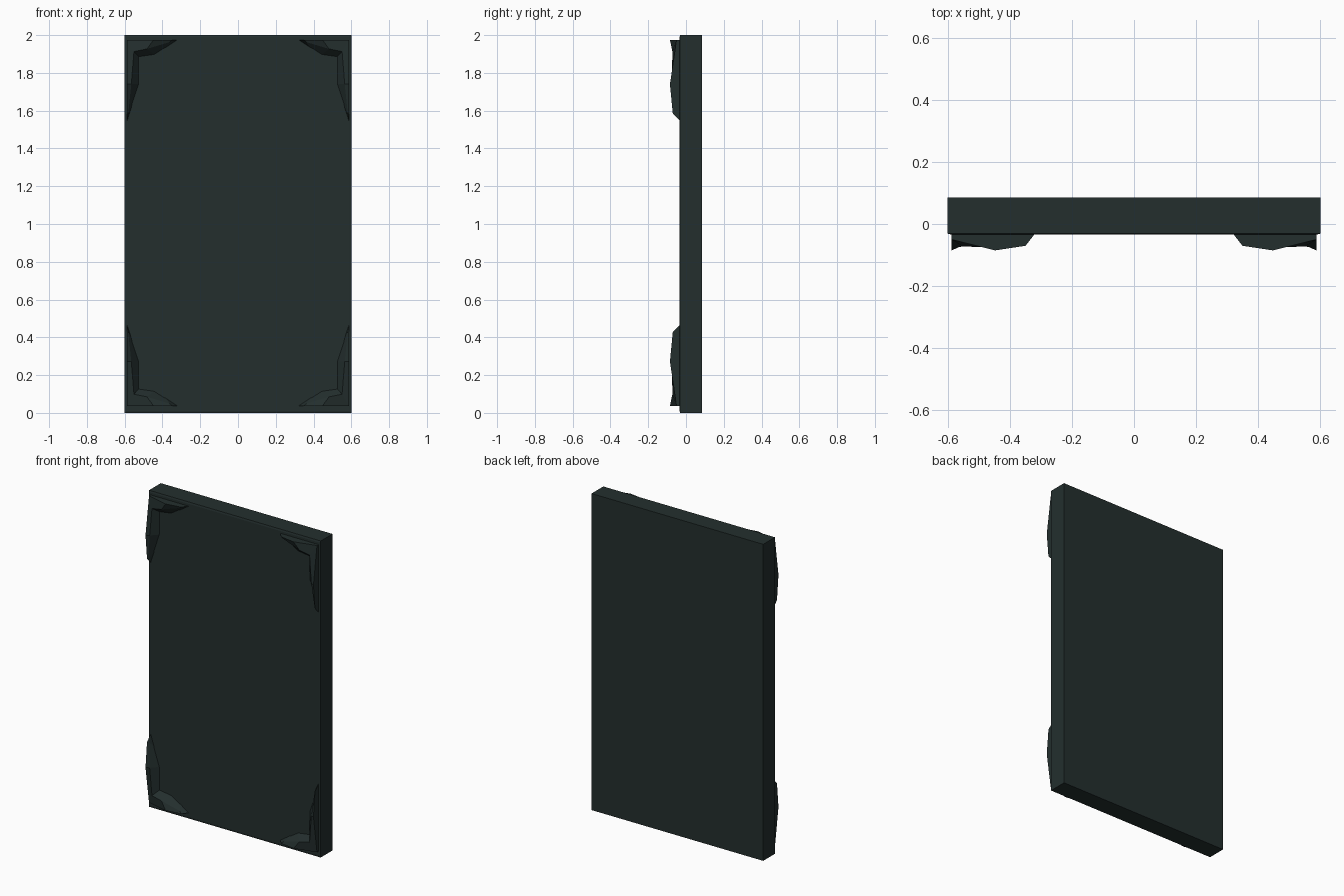
import bpy, bmesh

if "Cube" in bpy.data.objects:
    bpy.data.objects.remove(bpy.data.objects["Cube"])

mat = bpy.data.materials.new("dark slate")
mat.diffuse_color = (0.017, 0.028, 0.027, 1)
mat.use_nodes = True
mat.node_tree.nodes["Principled BSDF"].inputs["Base Color"].default_value = mat.diffuse_color


def finish(bm, name):
    bmesh.ops.recalc_face_normals(bm, faces=bm.faces[:])
    me = bpy.data.meshes.new(name)
    bm.to_mesh(me)
    bm.free()
    me.materials.append(mat)
    ob = bpy.data.objects.new(name, me)
    bpy.context.collection.objects.link(ob)
    return ob


# Slab with a slim chamfered front border
bm = bmesh.new()
bmesh.ops.create_cube(bm, size=1)
for v in bm.verts:
    v.co = (v.co.x * 1.2, 0.086 if v.co.y > 0 else -0.031, (v.co.z + 0.5) * 2)
bm.faces.ensure_lookup_table()
front = min(bm.faces, key=lambda f: f.calc_center_median().y)
bmesh.ops.inset_region(bm, faces=[front], thickness=0.015, depth=0.003)
finish(bm, "door_slab")

# Corner bracket sections: outer edge, front ridge, inner foot (u along x, w along z, y)
# measured from the bracket's outer corner
BASE = -0.030
vertical = [((0, 0.235, -0.085), (0.022, 0.235, -0.075), (0.064, 0.235, BASE)),
            ((0, 0.390, -0.070), (0.006, 0.390, -0.064), (0.026, 0.350, BASE))]
horizontal = [((0.140, 0, -0.085), (0.105, 0.048, -0.075), (0.147, 0.080, BASE)),
              ((0.238, 0, -0.070), (0.225, 0.012, -0.064), (0.203, 0.044, BASE))]
corner = ((0, 0, -0.050), (0.036, 0.062, -0.072), (0.064, 0.092, BASE))


def bracket(name, sx, top):
    bm = bmesh.new()

    def add(p):
        z = 1.975 - p[1] if top else 0.037 + p[1]
        return bm.verts.new((sx * (0.587 - p[0]), p[2], z))

    def section(s):
        return [add(p) for p in s] + [add((s[0][0], s[0][1], BASE))]

    first = section(corner)
    for arm, tip in ((vertical, (0, 0.431, BASE)), (horizontal, (0.269, 0, BASE))):
        rings = [first] + [section(s) for s in arm]
        for a, b in zip(rings, rings[1:]):
            for i in range(4):
                j = (i + 1) % 4
                bm.faces.new((a[i], a[j], b[j], b[i]))
        t = add(tip)
        for i in range(4):
            bm.faces.new((rings[-1][i], rings[-1][(i + 1) % 4], t))
    finish(bm, name)


for sx, side in ((-1, "left"), (1, "right")):
    for top, level in ((True, "top"), (False, "bottom")):
        bracket(f"{level}_{side}_corner_bracket", sx, top)
